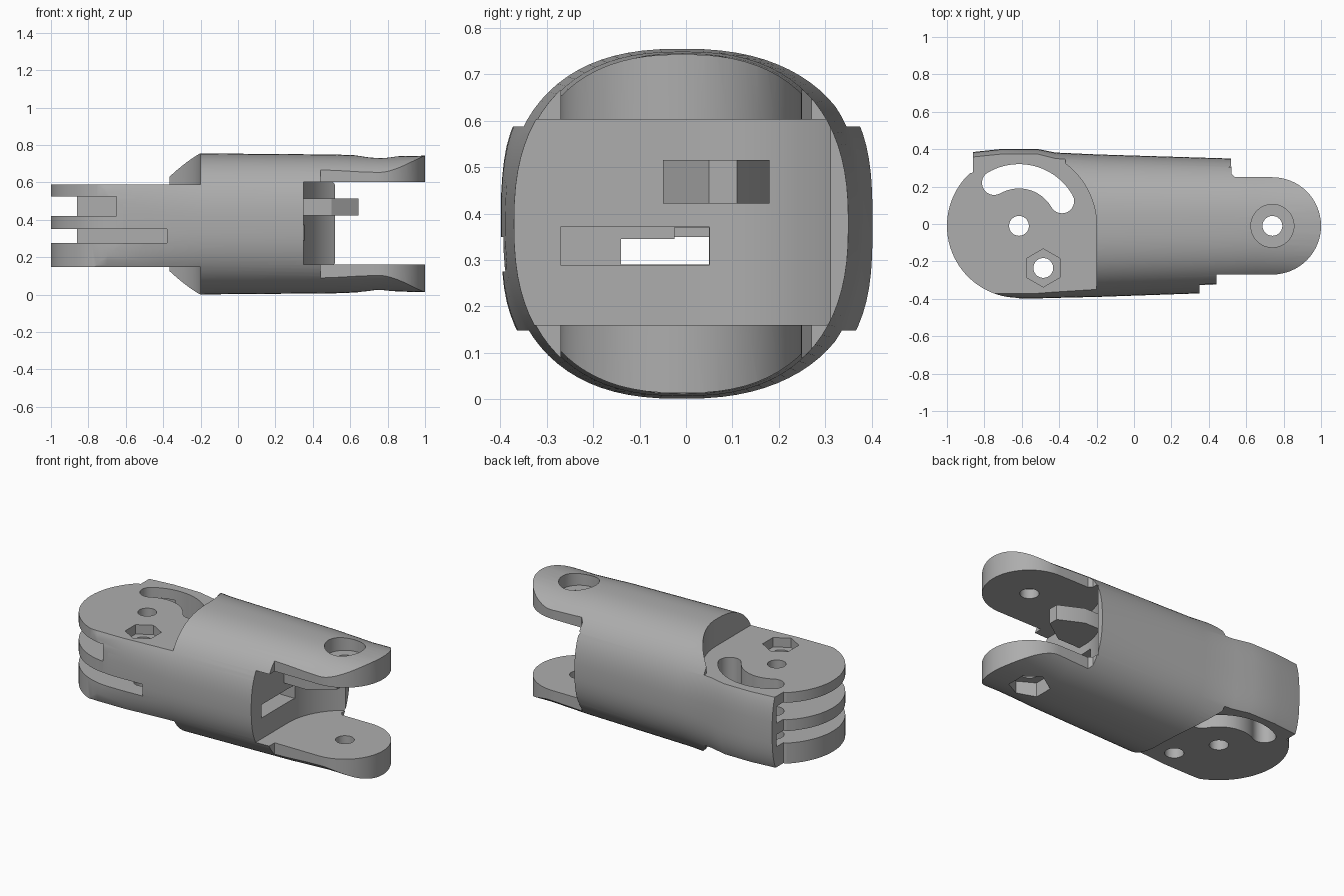
import bpy, bmesh, math

if "Cube" in bpy.data.objects:
    bpy.data.objects.remove(bpy.data.objects["Cube"], do_unlink=True)

grey = bpy.data.materials.new("plain grey")
grey.use_nodes = True
grey.diffuse_color = (0.42, 0.42, 0.42, 1)
grey.node_tree.nodes["Principled BSDF"].inputs["Base Color"].default_value = (0.42, 0.42, 0.42, 1)

KNUCKLE = (-0.615, -0.01)   # pivot of the slotted end
FORK = (0.74, -0.01)        # pivot of the forked end


def to_object(name, bm):
    bmesh.ops.recalc_face_normals(bm, faces=bm.faces)
    mesh = bpy.data.meshes.new(name)
    bm.to_mesh(mesh)
    bm.free()
    mesh.materials.append(grey)
    ob = bpy.data.objects.new(name, mesh)
    bpy.context.collection.objects.link(ob)
    return ob


def arc(c, r, a0, a1, n=32):
    angles = [math.radians(a0 + (a1 - a0) * i / n) for i in range(n + 1)]
    return [(c[0] + r * math.cos(a), c[1] + r * math.sin(a)) for a in angles]


def circle(c, r, n=48, turn=0):
    return arc(c, r, turn, turn + 360, n)[:-1]


def rect(x0, x1, y0, y1):
    return [(x0, y0), (x1, y0), (x1, y1), (x0, y1)]


def prism(name, outline, z0, z1):
    bm = bmesh.new()
    face = bm.faces.new([bm.verts.new((x, y, z0)) for x, y in outline])
    out = bmesh.ops.extrude_face_region(bm, geom=[face])
    verts = [v for v in out["geom"] if isinstance(v, bmesh.types.BMVert)]
    bmesh.ops.translate(bm, verts=verts, vec=(0, 0, z1 - z0))
    return to_object(name, bm)


def combine(target, tool, operation):
    mod = target.modifiers.new("combine", "BOOLEAN")
    mod.operation, mod.solver, mod.object = operation, "EXACT", tool
    bpy.context.view_layer.objects.active = target
    bpy.ops.object.modifier_apply(modifier=mod.name)
    bpy.data.objects.remove(tool, do_unlink=True)


def cut(outline, z0=-0.3, z1=1.1):
    combine(body, prism("cutter", outline, z0, z1), "DIFFERENCE")


# Barrel: rounded-square sections lofted along x
# (x, y min, y max, half height, squareness)
stations = [(-1.05, -.385, .375, .378, 2.8), (-.86, -.395, .385, .378, 2.9),
            (-.7, -.40, .402, .378, 2.9), (-.52, -.398, .402, .378, 2.9),
            (-.42, -.395, .382, .378, 2.7), (-.2, -.39, .372, .377, 2.45),
            (.52, -.365, .35, .371, 2.45), (.65, -.36, .347, .366, 2.45),
            (.78, -.36, .345, .36, 2.45), (1.05, -.36, .345, .366, 2.45)]
SIDES = 80
bm = bmesh.new()
rings = []
for x, y0, y1, h, n in stations:
    ring = []
    for i in range(SIDES):
        a = math.tau * i / SIDES
        c, s = math.cos(a), math.sin(a)
        y = (y0 + y1) / 2 + (y1 - y0) / 2 * math.copysign(abs(c) ** (2 / n), c)
        z = 0.378 + h * math.copysign(abs(s) ** (2 / n), s)
        ring.append(bm.verts.new((x, y, z)))
    rings.append(ring)
for a, b in zip(rings, rings[1:]):
    for i in range(SIDES):
        j = (i + 1) % SIDES
        bm.faces.new((a[i], a[j], b[j], b[i]))
bm.faces.new(rings[0])
bm.faces.new(rings[-1])
body = to_object("finger_link_body", bm)

# Round the knuckle end, leaving the wall at the back
cut([(-1.3, -.6), (-.615, -.6)] + arc(KNUCKLE, .385, 270, 133)
    + [(-.86, .275), (-.86, .6), (-1.3, .6)])

# Flats above and below the knuckle
flat = ([(-1.3, -.6), (-.2, -.6)] + arc(KNUCKLE, .415, 0, 53)
        + [(-.365, .6), (-1.3, .6)])
cut(flat, .588, 1.1)
cut(flat, -.3, .148)

# Outline of the fork ears
cut([(.52, .6), (.52, .27), (.54, .25)] + arc(FORK, .26, 90, -90)
    + [(.44, -.27), (.44, -.6), (1.3, -.6), (1.3, .6)])

# Gap between the ears, with its concave seat
gap = ([(.35, -.6), (.35, -.01)] + arc(FORK, .39, 180, 124.4, 20)
       + [(.52, .6), (1.3, .6), (1.3, -.6)])
cut(gap, .16, .603)

# Knuckle slots, stopping at the back wall
cut(rect(-1.3, -.65, -.6, .34), .42, .525)
cut(rect(-1.3, -.38, -.6, .34), .275, .35)

# Passage through the barrel and its recess
cut(rect(-.5, .6, -.14, .05), .29, .345)
cut(rect(-.5, .6, -.025, .05), .344, .37)
cut(rect(.1, .6, -.27, .051), .289, .371)

# Curved guide slot with round ends
cut(arc(KNUCKLE, .33, 30, 120) + arc((-.748, .22), .065, 120, 300, 12)[1:-1]
    + arc(KNUCKLE, .2, 120, 30) + arc((-.385, .122), .065, 210, 390, 12)[1:-1])

# Pin holes, counterbore and hexagonal nut pockets
BOLT = (-.485, -.235)
for centre in (KNUCKLE, FORK, BOLT):
    cut(circle(centre, .053))
cut(circle(BOLT, .102, 6, 30), .53, 1.1)
cut(circle(FORK, .115), .66, 1.1)
cut(circle(FORK, .115, 6, 30), -.3, .1)

# Stop rib in the fork
rib = prism("stop_rib", [(.3, -.05), (.5, -.05), (.645, .05), (.645, .11),
                         (.5, .18), (.3, .18)], .422, .515)
combine(body, rib, "UNION")

# Smooth curved walls, sharp edges
bpy.ops.object.select_all(action="DESELECT")
body.select_set(True)
bpy.context.view_layer.objects.active = body
bpy.ops.object.shade_smooth_by_angle(angle=math.radians(30))
